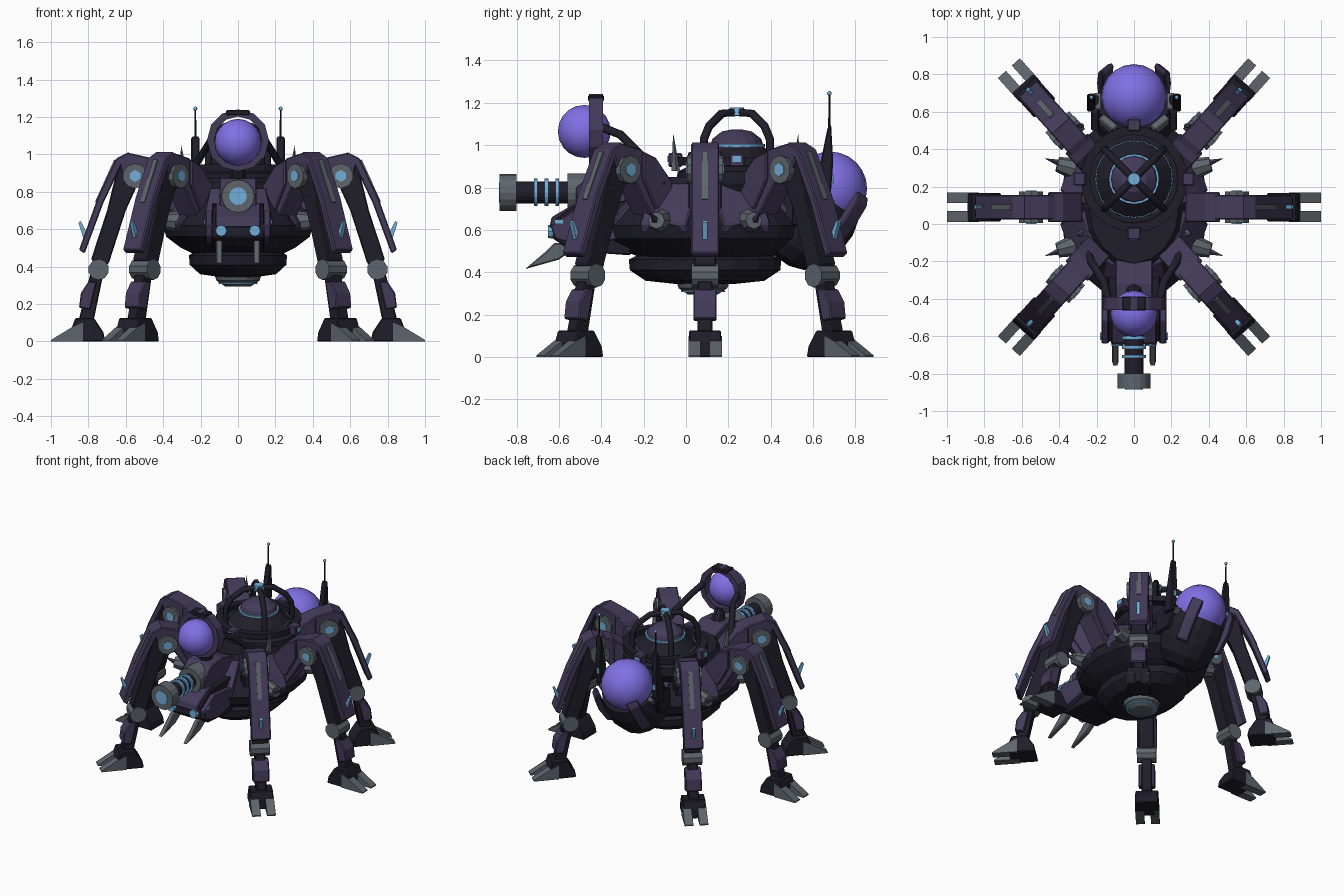
import bpy, bmesh, math
from mathutils import Matrix, Vector

cube = bpy.data.objects.get("Cube")
if cube:
    bpy.data.objects.remove(cube)


def material(name, rgb):
    m = bpy.data.materials.new(name)
    m.use_nodes = True
    m.diffuse_color = (*rgb, 1)
    m.node_tree.nodes["Principled BSDF"].inputs["Base Color"].default_value = (*rgb, 1)
    return m


DARK = material("dark_metal", (0.014, 0.013, 0.023))
ARMOR = material("plum_armor", (0.058, 0.044, 0.102))
GREY = material("grey_steel", (0.11, 0.13, 0.15))
BLUE = material("light_blue", (0.17, 0.43, 0.70))
GLOW = material("violet_orb", (0.22, 0.16, 0.78))

HERE = Matrix.Identity(4)
FRONT = Matrix.Rotation(-math.pi / 2, 4, 'Z')  # local x points to the front


def finish(name, bm, mat, frame=HERE, smooth=False, bevel=0):
    bm.transform(frame)
    bmesh.ops.recalc_face_normals(bm, faces=bm.faces)
    me = bpy.data.meshes.new(name)
    bm.to_mesh(me)
    bm.free()
    me.materials.append(mat)
    for p in me.polygons:
        p.use_smooth = smooth
    ob = bpy.data.objects.new(name, me)
    bpy.context.collection.objects.link(ob)
    if bevel:
        mod = ob.modifiers.new("Bevel", 'BEVEL')
        mod.width, mod.segments = bevel, 1


def prism(name, profile, half, mat, frame=HERE, side=0, bevel=0.006):
    """Profile in local x-z, extruded along local y."""
    bm = bmesh.new()
    rows = [[bm.verts.new((x, side + s * half, z)) for x, z in profile] for s in (-1, 1)]
    bm.faces.new(rows[0])
    bm.faces.new(rows[1])
    for i in range(len(profile)):
        j = (i + 1) % len(profile)
        bm.faces.new((rows[0][i], rows[0][j], rows[1][j], rows[1][i]))
    finish(name, bm, mat, frame, bevel=bevel)


def box(name, c, size, mat, frame=HERE, bevel=0.006):
    x, y, z = c
    w, d, h = (s / 2 for s in size)
    prism(name, [(x - w, z - h), (x + w, z - h), (x + w, z + h), (x - w, z + h)],
          d, mat, frame, y, bevel)


def rod(name, a, b, r1, r2, mat, frame=HERE, seg=8):
    a, b = Vector(a), Vector(b)
    bm = bmesh.new()
    turn = (b - a).to_track_quat('Z', 'Y').to_matrix().to_4x4()
    bmesh.ops.create_cone(bm, cap_ends=True, segments=seg, radius1=r1, radius2=r2,
                          depth=(b - a).length, matrix=Matrix.Translation((a + b) / 2) @ turn)
    finish(name, bm, mat, frame)


def ball(name, c, r, mat, seg=16):
    bm = bmesh.new()
    bmesh.ops.create_uvsphere(bm, u_segments=seg, v_segments=seg // 2 + 2, radius=r)
    finish(name, bm, mat, Matrix.Translation(c), smooth=True)


def lathe(name, profile, mat, frame=HERE, seg=16, closed=False):
    """Spin an (r, z) profile around local z."""
    bm = bmesh.new()
    rings = [[bm.verts.new((r * math.cos(math.tau * k / seg), r * math.sin(math.tau * k / seg), z))
              for k in range(seg)] for r, z in profile]
    pairs = list(zip(rings, rings[1:])) + ([(rings[-1], rings[0])] if closed else [])
    for a, b in pairs:
        for k in range(seg):
            n = (k + 1) % seg
            bm.faces.new((a[k], a[n], b[n], b[k]))
    if not closed:
        bm.faces.new(rings[0])
        bm.faces.new(rings[-1])
    finish(name, bm, mat, frame)


def ring(name, r, z, w, h, mat, frame=HERE, seg=24):
    lathe(name, [(r - w, z - h), (r + w, z - h), (r + w, z + h), (r - w, z + h)],
          mat, frame, seg, True)


def tube(name, points, r, mat, frame=HERE):
    cu = bpy.data.curves.new(name, 'CURVE')
    cu.dimensions, cu.bevel_depth, cu.bevel_resolution = '3D', r, 1
    cu.use_fill_caps = True
    sp = cu.splines.new('POLY')
    sp.points.add(len(points) - 1)
    for p, co in zip(sp.points, points):
        p.co = (*(frame @ Vector(co)), 1)
    cu.materials.append(mat)
    bpy.context.collection.objects.link(bpy.data.objects.new(name, cu))


# Six identical legs around the hull; local x runs outwards
for n, deg in enumerate((0, 48, 132, 180, 228, 312)):
    F = Matrix.Translation((0, 0.09, 0)) @ Matrix.Rotation(math.radians(deg), 4, 'Z')
    p = f"leg_{n + 1}_"
    prism(p + "hip_arm", [(0.24, 0.64), (0.27, 0.80), (0.40, 0.94), (0.46, 0.98), (0.59, 1.01),
                          (0.64, 0.98), (0.62, 0.90), (0.50, 0.82), (0.38, 0.64)], 0.066, ARMOR, F)
    prism(p + "hip_cuff", [(0.26, 0.70), (0.28, 0.83), (0.38, 0.94), (0.46, 0.97), (0.46, 0.84),
                           (0.38, 0.70)], 0.08, ARMOR, F)
    prism(p + "thigh", [(0.50, 0.92), (0.56, 0.97), (0.64, 0.95), (0.70, 0.70), (0.785, 0.44),
                        (0.74, 0.38), (0.69, 0.42), (0.60, 0.70)], 0.052, DARK, F)
    prism(p + "thigh_plate", [(0.58, 1.015), (0.65, 0.98), (0.75, 0.77), (0.85, 0.49),
                              (0.82, 0.47), (0.72, 0.74), (0.62, 0.95)], 0.066, ARMOR, F)
    prism(p + "plate_strip", [(0.645, 0.965), (0.662, 0.972), (0.765, 0.745), (0.745, 0.74)],
          0.015, GREY, F, bevel=0)
    prism(p + "plate_fin", [(0.80, 0.565), (0.828, 0.555), (0.853, 0.635), (0.842, 0.645)],
          0.011, BLUE, F, bevel=0)
    rod(p + "hip_joint", (0.55, -0.085, 0.885), (0.55, 0.085, 0.885), 0.067, 0.067, GREY, F, 10)
    rod(p + "hip_light", (0.55, -0.089, 0.885), (0.55, 0.089, 0.885), 0.032, 0.032, BLUE, F, 6)
    rod(p + "knee", (0.745, -0.064, 0.385), (0.745, 0.064, 0.385), 0.056, 0.056, GREY, F, 10)
    prism(p + "shin", [(0.72, 0.36), (0.79, 0.36), (0.85, 0.12), (0.77, 0.12)], 0.035, DARK, F)
    prism(p + "shin_plate", [(0.755, 0.32), (0.80, 0.32), (0.84, 0.26), (0.85, 0.18),
                             (0.79, 0.17)], 0.055, ARMOR, F)
    prism(p + "foot", [(0.71, 0), (0.72, 0.05), (0.77, 0.125), (0.87, 0.125), (0.89, 0.07),
                       (0.89, 0)], 0.076, DARK, F)
    for s in (-1, 1):
        prism(p + "toe", [(0.83, 0), (1.0, 0), (1.0, 0.008), (0.89, 0.075), (0.83, 0.10)],
              0.029, GREY, F, s * 0.05, bevel=0)

# Oval hull with belly, bottom lens and shoulder armour
HULL = Matrix.Translation((0, 0.09, 0)) @ Matrix.Diagonal((0.8, 1, 1, 1))
lathe("hull", [(0.28, 0.46), (0.38, 0.50), (0.48, 0.56), (0.50, 0.62), (0.46, 0.66), (0.36, 0.78),
               (0.30, 0.85)], DARK, HULL)
lathe("belly", [(0.14, 0.345), (0.28, 0.36), (0.355, 0.41), (0.36, 0.46), (0.32, 0.48)], DARK,
      HULL @ Matrix.Diagonal((0.91, 1, 1, 1)))
LENS = Matrix.Translation((0, 0.08, 0))
lathe("bottom_lens", [(0.07, 0.295), (0.115, 0.325), (0.125, 0.355)], GREY, LENS)
ring("lens_light", 0.098, 0.311, 0.006, 0.004, BLUE, LENS, 16)
for deg in (24, 72, 108, 156, 204, 252, 288, 336):
    prism("shoulder_plate", [(0.28, 0.81), (0.33, 0.82), (0.43, 0.71), (0.49, 0.63), (0.47, 0.59),
                             (0.38, 0.66)], 0.12 if abs(math.cos(math.radians(deg))) > 0.5 else 0.09,
          ARMOR, HULL @ Matrix.Rotation(math.radians(deg), 4, 'Z'))

# Caged cockpit dome
TOP = Matrix.Translation((0, 0.24, 0))
lathe("cockpit_deck", [(0.25, 0.76), (0.285, 0.82), (0.28, 0.875), (0.23, 0.90)], DARK, TOP)
lathe("dome_base", [(0.22, 0.87), (0.20, 0.93), (0.13, 0.99)], DARK, TOP)
lathe("dome_cap", [(0.13, 0.985), (0.115, 1.03), (0.07, 1.065), (0.02, 1.075)], ARMOR, TOP)
ring("dome_light", 0.127, 0.998, 0.007, 0.007, BLUE, TOP)
ring("dome_base_light", 0.205, 0.925, 0.003, 0.003, BLUE, TOP)
ring("cage_ring", 0.26, 0.925, 0.024, 0.02, DARK, TOP)
for k in range(4):
    turn = TOP @ Matrix.Rotation(math.pi * k / 2, 4, 'Z')
    box("ring_node", (0.29, 0, 0.93), (0.065, 0.07, 0.065), ARMOR, turn)
    box("node_light", (0.323, 0, 0.935), (0.008, 0.04, 0.03), BLUE, turn, 0)
    tube("cage_arch", [(0.225, 0, 0.91), (0.22, 0, 1.03), (0.185, 0, 1.09), (0.10, 0, 1.15),
                       (0, 0, 1.155)], 0.02, DARK, turn @ Matrix.Rotation(math.pi / 4, 4, 'Z'))
rod("cage_cap", (0, 0.24, 1.14), (0, 0.24, 1.178), 0.04, 0.033, BLUE, seg=10)

# Head, its eyes and the gun mount (local x is distance to the front)
prism("head", [(0.26, 0.48), (0.54, 0.50), (0.63, 0.56), (0.62, 0.65), (0.52, 0.72), (0.26, 0.74)],
      0.14, DARK, FRONT)
prism("brow", [(0.30, 0.70), (0.50, 0.74), (0.635, 0.66), (0.645, 0.61), (0.60, 0.62)],
      0.12, ARMOR, FRONT)
prism("gun_mount", [(0.18, 0.68), (0.18, 0.84), (0.32, 0.88), (0.44, 0.87), (0.52, 0.80),
                    (0.52, 0.68)], 0.10, ARMOR, FRONT)
for s in (-1, 1):
    prism("cheek", [(0.30, 0.56), (0.32, 0.68), (0.52, 0.70), (0.64, 0.62), (0.62, 0.56),
                    (0.50, 0.52)], 0.02, ARMOR, FRONT, s * 0.155)
    rod("eye", (s * 0.09, -0.60, 0.592), (s * 0.09, -0.652, 0.592), 0.036, 0.03, BLUE)
    box("cheek_light", (0.60, s * 0.177, 0.64), (0.04, 0.008, 0.02), BLUE, FRONT, 0)
    prism("fang", [(0.50, 0.53), (0.62, 0.54), (0.66, 0.50), (0.76, 0.415), (0.60, 0.46)],
          0.017, GREY, FRONT, s * 0.10)

# Cannon
for name, y0, y1, r, mat in (("breech", -0.44, -0.56, 0.09, GREY), ("barrel", -0.5, -0.82, 0.052, DARK),
                             ("muzzle", -0.80, -0.88, 0.088, GREY),
                             ("muzzle_light", -0.87, -0.884, 0.047, BLUE),
                             ("coil", -0.60, -0.617, 0.065, BLUE), ("coil", -0.65, -0.667, 0.065, BLUE),
                             ("coil", -0.70, -0.717, 0.065, BLUE)):
    rod("cannon_" + name, (0, y0, 0.777), (0, y1, 0.777), r, r, mat, seg=16)

# Front orb in its frame
ball("front_orb", (0, -0.48, 1.065), 0.125, GLOW)
ORB = Matrix.Translation((0, -0.425, 1.075)) @ Matrix.Rotation(math.pi / 2, 4, 'X')
ring("orb_frame", 0.147, 0, 0.019, 0.034, ARMOR, ORB, 12)
box("orb_frame_clasp", (0, -0.425, 1.222), (0.13, 0.075, 0.03), DARK)
rod("orb_post", (0, -0.40, 0.94), (0, -0.36, 0.85), 0.035, 0.05, DARK)
for s in (-1, 1):
    tube("orb_arm", [(s * 0.14, -0.40, 1.085), (s * 0.16, -0.31, 1.05), (s * 0.23, -0.20, 0.94),
                     (s * 0.27, -0.11, 0.81)], 0.022, DARK)

# Rear orb in a deep tilted cup, with clips and clamps on its rim
CUP = Matrix.Translation((0, 0.68, 0.795)) @ Matrix.Rotation(math.radians(-35), 4, 'X')
ball("rear_orb", (0, 0.68, 0.795), 0.175, GLOW, 20)
lathe("rear_cup", [(0.05, -0.41), (0.12, -0.385), (0.18, -0.32), (0.21, -0.22), (0.215, -0.12),
                   (0.195, -0.045), (0.16, -0.045)], DARK, CUP)
for deg in (0, 180, 225, 315):
    box("rim_clamp", (0.195, 0, -0.06), (0.045, 0.11, 0.05), GREY,
        CUP @ Matrix.Rotation(math.radians(deg), 4, 'Z'))
for deg in (45, 135):
    prism("cup_clip", [(0.19, -0.24), (0.23, -0.22), (0.245, -0.08), (0.235, 0.03), (0.205, 0.07),
                       (0.19, 0.05), (0.20, -0.08)], 0.04, ARMOR,
          CUP @ Matrix.Rotation(math.radians(deg), 4, 'Z'))
for s in (-1, 1):
    prism("cup_bracket", [(-0.50, 0.62), (-0.50, 0.76), (-0.60, 0.80), (-0.69, 0.76), (-0.62, 0.62)],
          0.02, DARK, FRONT, s * 0.21)

    # Antennas
    prism("antenna_blade", [(-0.60, 0.72), (-0.635, 0.92), (-0.668, 1.08), (-0.685, 1.10),
                            (-0.695, 0.92), (-0.68, 0.72)], 0.022, DARK, FRONT, s * 0.228)
    rod("antenna_rod", (s * 0.228, 0.677, 1.08), (s * 0.228, 0.677, 1.25), 0.006, 0.004, DARK)
    ball("antenna_tip", (s * 0.228, 0.677, 1.245), 0.011, BLUE, 8)
    box("antenna_light", (s * 0.228, 0.693, 0.84), (0.02, 0.008, 0.04), BLUE, bevel=0)

    # Hull spikes and side ports
    for y0, y1 in ((-0.05, -0.06), (0.52, 0.53)):
        rod("tall_spike", (s * 0.285, y0, 0.88), (s * 0.305, y1, 1.05), 0.022, 0.001, GREY, seg=5)
    for y, out in ((-0.11, -0.03), (0.29, 0.03)):
        rod("side_port", (s * 0.30, y, 0.64), (s * 0.41, y + out, 0.645), 0.062, 0.04, GREY)
        rod("side_spike", (s * 0.38, y + out, 0.64), (s * 0.475, y + out * 2, 0.68), 0.024, 0.001,
            ARMOR, seg=5)
